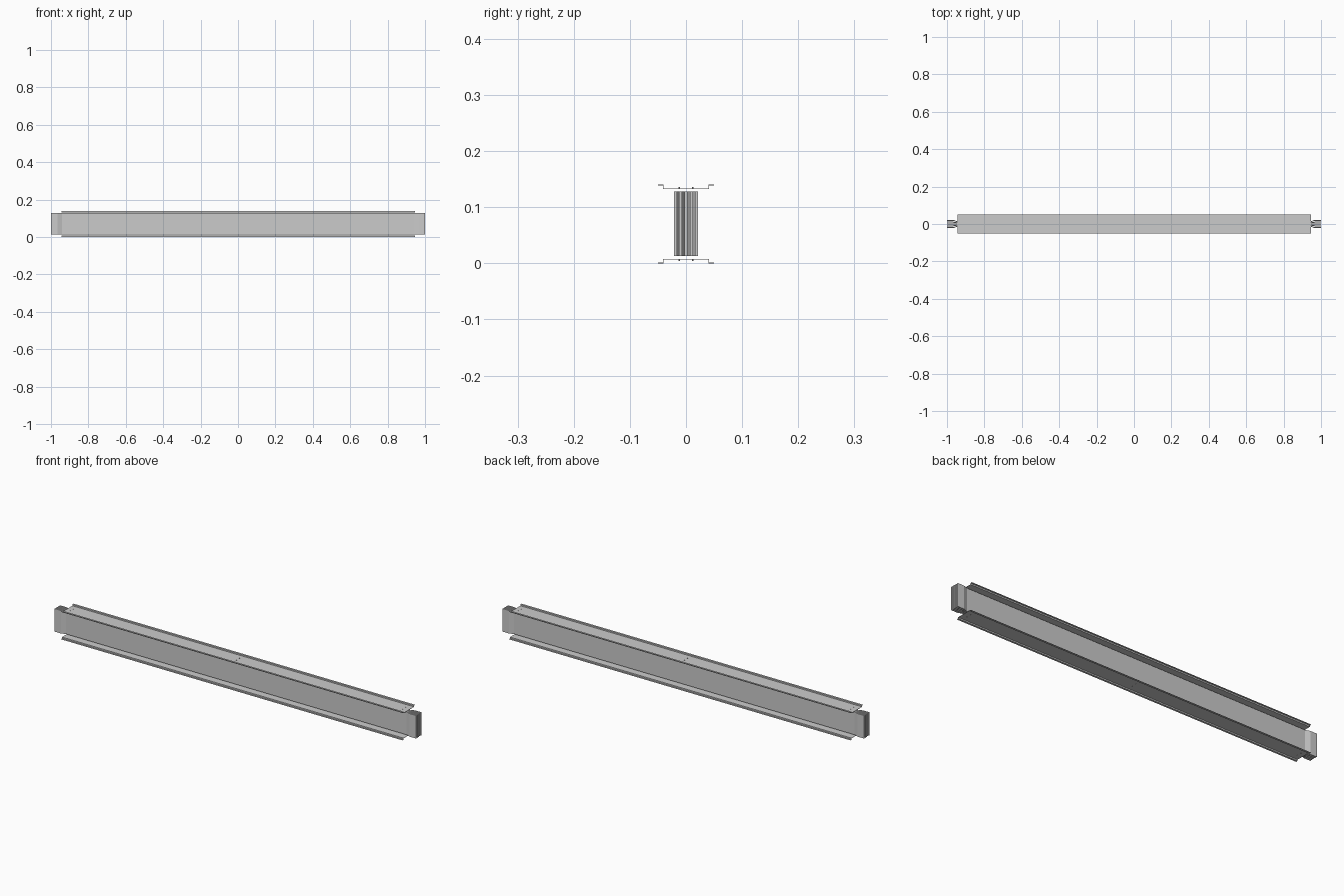
import bpy, bmesh

if "Cube" in bpy.data.objects:
    bpy.data.objects.remove(bpy.data.objects["Cube"])


def extrude(name, outline, vec):
    """Solid made by sweeping a closed 3D outline along vec."""
    bm = bmesh.new()
    face = bm.faces.new([bm.verts.new(p) for p in outline])
    ext = bmesh.ops.extrude_face_region(bm, geom=[face])
    bmesh.ops.translate(bm, vec=vec, verts=[v for v in ext["geom"] if isinstance(v, bmesh.types.BMVert)])
    bmesh.ops.recalc_face_normals(bm, faces=bm.faces)
    me = bpy.data.meshes.new(name)
    bm.to_mesh(me)
    bm.free()
    ob = bpy.data.objects.new(name, me)
    bpy.context.collection.objects.link(ob)
    return ob


H, L, T = 0.14, 0.945, 0.0014

# Hat-section housing plates, mirrored top and bottom
hat = [(-.05, 0), (-.04, 0), (-.04, .008 - T), (.04, .008 - T), (.04, 0), (.05, 0),
       (.05, T), (.04 + T, T), (.04 + T, .008), (-.04 - T, .008), (-.04 - T, T), (-.05, T)]
for name, flip in (("bottom_housing", False), ("top_housing", True)):
    extrude(name, [(-L, y, H - z if flip else z) for y, z in hat], (2 * L, 0, 0))

# Conductor bars: packed tightly in the middle, fanned out at both ends
N, BAR = 5, 0.0052
Z0, Z1 = 0.013, 0.128
for i in range(N):
    k = i - (N - 1) / 2
    mid, end = k * 0.0054, k * 0.0095
    half = [(.942, mid), (.965, end), (1.0, end)]
    path = [(-x, y) for x, y in reversed(half)] + half
    outline = [(x, y - BAR / 2, Z0) for x, y in path] + [(x, y + BAR / 2, Z0) for x, y in reversed(path)]
    extrude(f"conductor_bar_{i + 1}", outline, (0, 0, Z1 - Z0))

# Small rivet heads along the housing centre strip
for x in (-.92, 0, .92):
    for y in (-.012, .012):
        for z in (.0055, H - .0055):
            bpy.ops.mesh.primitive_cylinder_add(vertices=12, radius=.0015, depth=.003, location=(x, y, z))
            bpy.context.object.name = "rivet"
